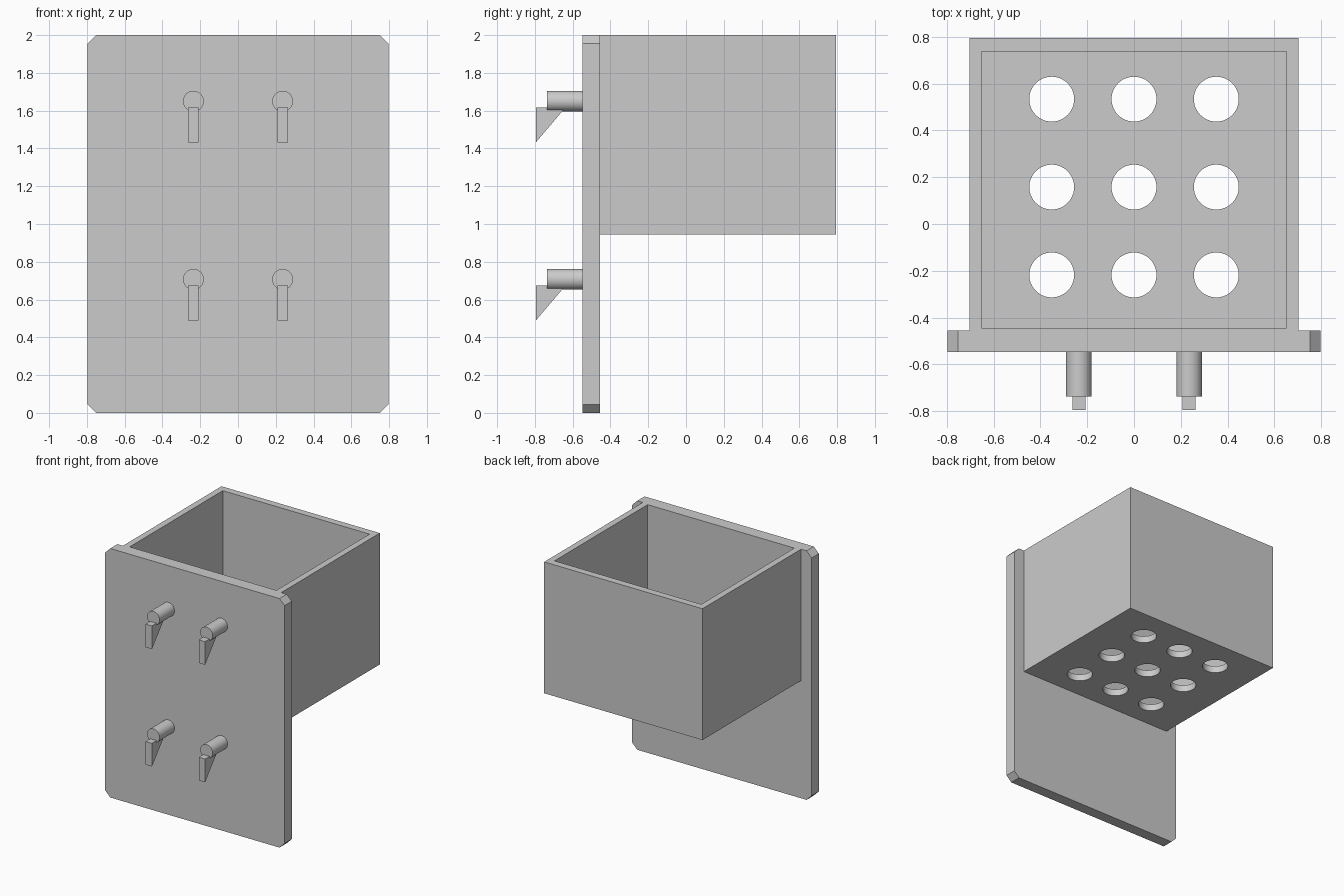
import bpy
import bmesh
from math import radians
from mathutils import Vector

if "Cube" in bpy.data.objects:
    bpy.data.objects.remove(bpy.data.objects["Cube"], do_unlink=True)

GREY = (0.6, 0.6, 0.6, 1)
grey = bpy.data.materials.new("light grey plastic")
grey.use_nodes = True
grey.diffuse_color = GREY
grey.node_tree.nodes["Principled BSDF"].inputs["Base Color"].default_value = GREY


def prism(name, points, depth):
    """Extrude a closed polygon along the depth vector."""
    bm = bmesh.new()
    face = bm.faces.new([bm.verts.new(p) for p in points])
    made = bmesh.ops.extrude_face_region(bm, geom=[face], use_keep_orig=True)
    moved = [g for g in made["geom"] if isinstance(g, bmesh.types.BMVert)]
    bmesh.ops.translate(bm, verts=moved, vec=Vector(depth))
    bmesh.ops.recalc_face_normals(bm, faces=bm.faces)
    mesh = bpy.data.meshes.new(name)
    bm.to_mesh(mesh)
    bm.free()
    mesh.materials.append(grey)
    obj = bpy.data.objects.new(name, mesh)
    bpy.context.collection.objects.link(obj)
    return obj


def box(name, x, y0, y1, z0, z1):
    """Box symmetric in x."""
    corners = [(-x, y0, z0), (x, y0, z0), (x, y1, z0), (-x, y1, z0)]
    return prism(name, corners, (0, 0, z1 - z0))


def cylinder(name, radius, depth, location, rotation=(0, 0, 0)):
    bpy.ops.mesh.primitive_cylinder_add(vertices=48, radius=radius, depth=depth,
                                        location=location, rotation=rotation)
    obj = bpy.context.object
    obj.name = name
    obj.data.materials.append(grey)
    return obj


def activate(obj):
    bpy.ops.object.select_all(action="DESELECT")
    obj.select_set(True)
    bpy.context.view_layer.objects.active = obj


def combine(target, other, operation):
    """Apply a boolean and discard the second object."""
    mod = target.modifiers.new("combine", "BOOLEAN")
    mod.operation = operation
    mod.solver = "EXACT"
    mod.object = other
    activate(target)
    bpy.ops.object.modifier_apply(modifier=mod.name)
    bpy.data.objects.remove(other, do_unlink=True)


# Back plate with chamfered corners
W, H, C = 0.797, 2.0, 0.045
FRONT, BACK = -0.547, -0.456
outline = [(-W + C, 0), (W - C, 0), (W, C), (W, H - C),
           (W - C, H), (-W + C, H), (-W, H - C), (-W, C)]
body = prism("plate_and_bin", [(x, FRONT, z) for x, z in outline], (0, BACK - FRONT, 0))

# Open bin joined to the plate
combine(body, box("bin", 0.703, -0.5, 0.795, 0.945, H), "UNION")
combine(body, box("cavity", 0.652, -0.444, 0.738, 1.0, 2.2), "DIFFERENCE")

# Drain holes in the bin floor
for x in (-0.352, 0, 0.352):
    for y in (-0.218, 0.158, 0.534):
        combine(body, cylinder("drain_hole", 0.096, 0.3, (x, y, 0.97)), "DIFFERENCE")
activate(body)
bpy.ops.object.shade_smooth_by_angle(angle=radians(30))

# Pegs with triangular hooks on the front
PEG_END = -0.737
for row, z in (("lower", 0.707), ("upper", 1.65)):
    for side, x in (("right", -0.236), ("left", 0.236)):
        peg = cylinder(f"{row}_{side}_peg", 0.055, FRONT - PEG_END + 0.02,
                       (x, (FRONT + PEG_END + 0.02) / 2, z), (radians(90), 0, 0))
        profile = [(-0.795, -0.032), (-0.795, -0.218), (-0.637, -0.032)]
        hook = prism("hook", [(x - 0.028, y, z + dz) for y, dz in profile], (0.056, 0, 0))
        combine(peg, hook, "UNION")
        activate(peg)
        bpy.ops.object.shade_smooth_by_angle(angle=radians(30))
